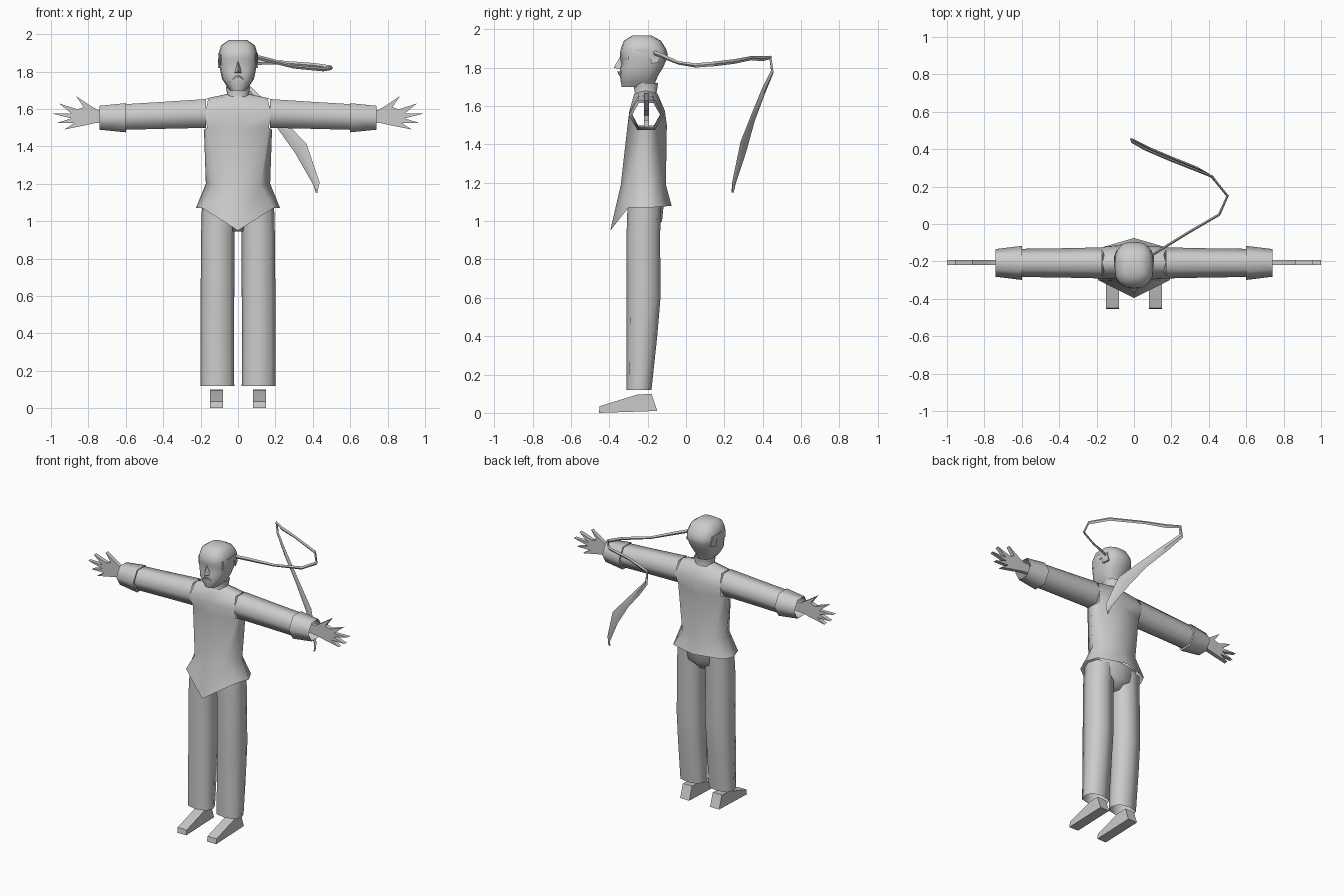
import bpy, bmesh, math
from mathutils import Vector

if "Cube" in bpy.data.objects:
    bpy.data.objects.remove(bpy.data.objects["Cube"])

grey = bpy.data.materials.new("plain_grey")
grey.diffuse_color = (0.6, 0.6, 0.6, 1)
grey.use_nodes = True
grey.node_tree.nodes["Principled BSDF"].inputs["Base Color"].default_value = grey.diffuse_color
CY = -0.2  # body centre line in y


def finish(name, bm, angle=50, mirror=False):
    bmesh.ops.remove_doubles(bm, verts=bm.verts, dist=0.0005)
    bmesh.ops.recalc_face_normals(bm, faces=bm.faces)
    me = bpy.data.meshes.new(name)
    bm.to_mesh(me)
    bm.free()
    me.materials.append(grey)
    me.shade_smooth()
    me.set_sharp_from_angle(angle=math.radians(angle))
    ob = bpy.data.objects.new(name, me)
    bpy.context.collection.objects.link(ob)
    if mirror:
        ob.modifiers.new("mirror", 'MIRROR')
    return ob


def loft(name, rings, caps=(False, False), angle=50, mirror=False, skip=()):
    """Bridge rings of points; skip holds (ring, column) pairs left open."""
    bm = bmesh.new()
    vs = [[bm.verts.new(p) for p in r] for r in rings]
    n = len(rings[0])
    for i in range(len(vs) - 1):
        for j in range(n):
            if (i, j) not in skip:
                k = (j + 1) % n
                bm.faces.new((vs[i][j], vs[i][k], vs[i + 1][k], vs[i + 1][j]))
    for on, r in zip(caps, (vs[0], vs[-1])):
        if on:
            bm.faces.new(r)
    return finish(name, bm, angle, mirror)


def prism(name, pts, to_a, to_b, mirror=True):
    """Extrude a flat outline between two placements."""
    return loft(name, [[to_a(*p) for p in pts], [to_b(*p) for p in pts]],
                (True, True), 35, mirror)


def oval(z, x0, x1, y0, y1, n=8, power=0.75):
    """Squarish oval at height z, starting at the front centre."""
    def s(v):
        return math.copysign(abs(v) ** power, v) if abs(v) > 1e-6 else 0
    out = []
    for i in range(n):
        a = 2 * math.pi * i / n
        out.append((( x0 + x1) / 2 + s(math.sin(a)) * (x1 - x0) / 2,
                    (y0 + y1) / 2 - s(math.cos(a)) * (y1 - y0) / 2, z))
    return out


def hexagon(x, zc, ry, hz):
    """Six-sided sleeve section at x."""
    return [(x, CY - 0.008 + ry * math.cos(i * math.pi / 3),
             zc + hz / 0.866 * math.sin(i * math.pi / 3)) for i in range(6)]


# tunic: half rings front to back, open where the sleeves join
half_rings = [
    [(0, -.395, .95), (.19, -.30, 1.07), (.225, -.2, 1.07), (.19, -.13, 1.075), (0, -.075, 1.08)],
    [(0, -.34, 1.19), (.12, -.305, 1.19), (.172, -.2, 1.2), (.12, -.13, 1.19), (0, -.105, 1.19)],
    [(0, -.305, 1.5), (.165, -.26, 1.5), (.182, -.208, 1.49), (.165, -.15, 1.5), (0, -.10, 1.5)],
    [(0, -.295, 1.575), (.175, -.29, 1.575), (.18, -.208, 1.655), (.175, -.125, 1.575), (0, -.11, 1.575)],
    [(0, -.275, 1.645), (.16, -.25, 1.65), (.17, -.208, 1.656), (.16, -.165, 1.65), (0, -.14, 1.645)],
    [(0, -.27, 1.665), (.045, -.25, 1.67), (.06, -.21, 1.68), (.045, -.17, 1.67), (0, -.15, 1.665)],
]
full = [h + [(-x, y, z) for x, y, z in h[3:0:-1]] for h in half_rings]
holes = {(i, j) for i in (2, 3) for j in (1, 2, 5, 6)}
loft("tunic", full, angle=60, skip=holes)

# sleeves and flared cuffs
loft("sleeve", [hexagon(.172, 1.576, .083, .077), hexagon(.4, 1.566, .078, .072),
                hexagon(.63, 1.556, .075, .068)], angle=70, mirror=True)
loft("cuff", [hexagon(.6, 1.555, .075, .068), hexagon(.6, 1.553, .091, .078),
              hexagon(.74, 1.553, .074, .064)], angle=70, mirror=True)

# flat hands with spread fingers
hand = [(.70, 1.53), (.76, 1.525), (.83, 1.51), (.93, 1.49), (.875, 1.525), (.973, 1.524),
        (.89, 1.55), (1.0, 1.577), (.89, 1.575), (.957, 1.63), (.86, 1.598), (.825, 1.61),
        (.866, 1.668), (.79, 1.618), (.75, 1.595), (.70, 1.59)]
prism("hand", hand, lambda x, z: (x, -.22, z), lambda x, z: (x, -.193, z))

# trousers: two open legs and a seat
loft("trouser_leg", [oval(.12, .02, .2, -.31, -.18), oval(.4, .022, .2, -.31, -.15),
                     oval(.6, .02, .2, -.31, -.133), oval(.93, .02, .197, -.31, -.135),
                     oval(1.08, .005, .193, -.305, -.13)], angle=60, mirror=True)
loft("trouser_seat", [oval(.945, -.04, .04, -.26, -.17), oval(1.0, -.15, .15, -.30, -.125),
                      oval(1.1, -.17, .17, -.30, -.115)], (True, True), 60)

# wedge shoes
shoe = [(-.15, .01), (-.18, .10), (-.255, .095), (-.45, .035), (-.455, 0)]
prism("shoe", shoe, lambda y, z: (.08, y, z), lambda y, z: (.15, y, z))

# neck and flared collar
loft("neck", [oval(1.64, -.065, .065, -.275, -.145), oval(1.66, -.055, .055, -.265, -.155),
              oval(1.72, -.065, .065, -.275, -.145)], angle=60)

# head with shallow eye sockets
profile = [(1.70, .042, -.335, -.17), (1.725, .062, -.34, -.16), (1.76, .085, -.345, -.145),
           (1.80, .094, -.343, -.12), (1.845, .103, -.343, -.10), (1.87, .105, -.345, -.095),
           (1.90, .103, -.34, -.105), (1.94, .09, -.325, -.13), (1.968, .05, -.28, -.18)]
head = [oval(z, -w, w, f, b, 16) for z, w, f, b in profile]
for j in (1, 15):
    x, y, z = head[4][j]
    head[4][j] = (x, y + .016, z)
loft("head", head, (True, True), 45)

# nose and moustache
bm = bmesh.new()
for p in [(0, -.342, 1.86), (0, -.377, 1.80), (.024, -.33, 1.79), (-.024, -.33, 1.79)]:
    bm.verts.new(p)
bmesh.ops.convex_hull(bm, input=bm.verts)
finish("nose", bm, 20)
bm = bmesh.new()
for p in [(0, -.357, 1.782), (0, -.355, 1.768), (.042, -.335, 1.745), (.03, -.335, 1.765),
          (0, -.32, 1.775), (.035, -.315, 1.755)]:
    bm.verts.new(p)
bmesh.ops.convex_hull(bm, input=bm.verts)
finish("moustache", bm, 20, True)

# headband side flaps, dipping to the back
flap = [(-.30, 1.835), (-.19, 1.865), (-.18, 1.82), (-.14, 1.83), (-.15, 1.89), (-.22, 1.90), (-.30, 1.89)]
prism("headband_flap", flap,
      lambda y, z: (.085, y, z),
      lambda y, z: (.108 - .5 * max(0, abs(y + .22) - .05), y, z))

# long trailing ribbon: x, y, z, half width
path = [(.09, -.17, 1.88, .012), (.17, -.12, 1.86, .012), (.30, -.04, 1.825, .009),
        (.455, .05, 1.812, .011), (.50, .15, 1.82, .012), (.415, .255, 1.833, .012),
        (.20, .34, 1.85, .011), (.06, .40, 1.848, .014), (-.01, .44, 1.853, .012),
        (-.01, .45, 1.78, .015), (.08, .405, 1.68, .022), (.21, .35, 1.54, .026),
        (.335, .30, 1.39, .042), (.42, .25, 1.20, .02), (.42, .243, 1.15, .004)]
rings = []
for i, (x, y, z, w) in enumerate(path):
    a, b = path[max(i - 1, 0)], path[min(i + 1, len(path) - 1)]
    t = (Vector(b[:3]) - Vector(a[:3])).normalized()
    side = Vector((t.y, -t.x, 0)).normalized()
    if i > 8:
        side = Vector((.45, .89, 0))  # hanging tail stays in one plane
    wide = side.cross(t).normalized()
    c = Vector((x, y, z))
    rings.append([c + wide * w, c + side * .007, c - wide * w, c - side * .007])
loft("ribbon", rings, (True, True), 30)
